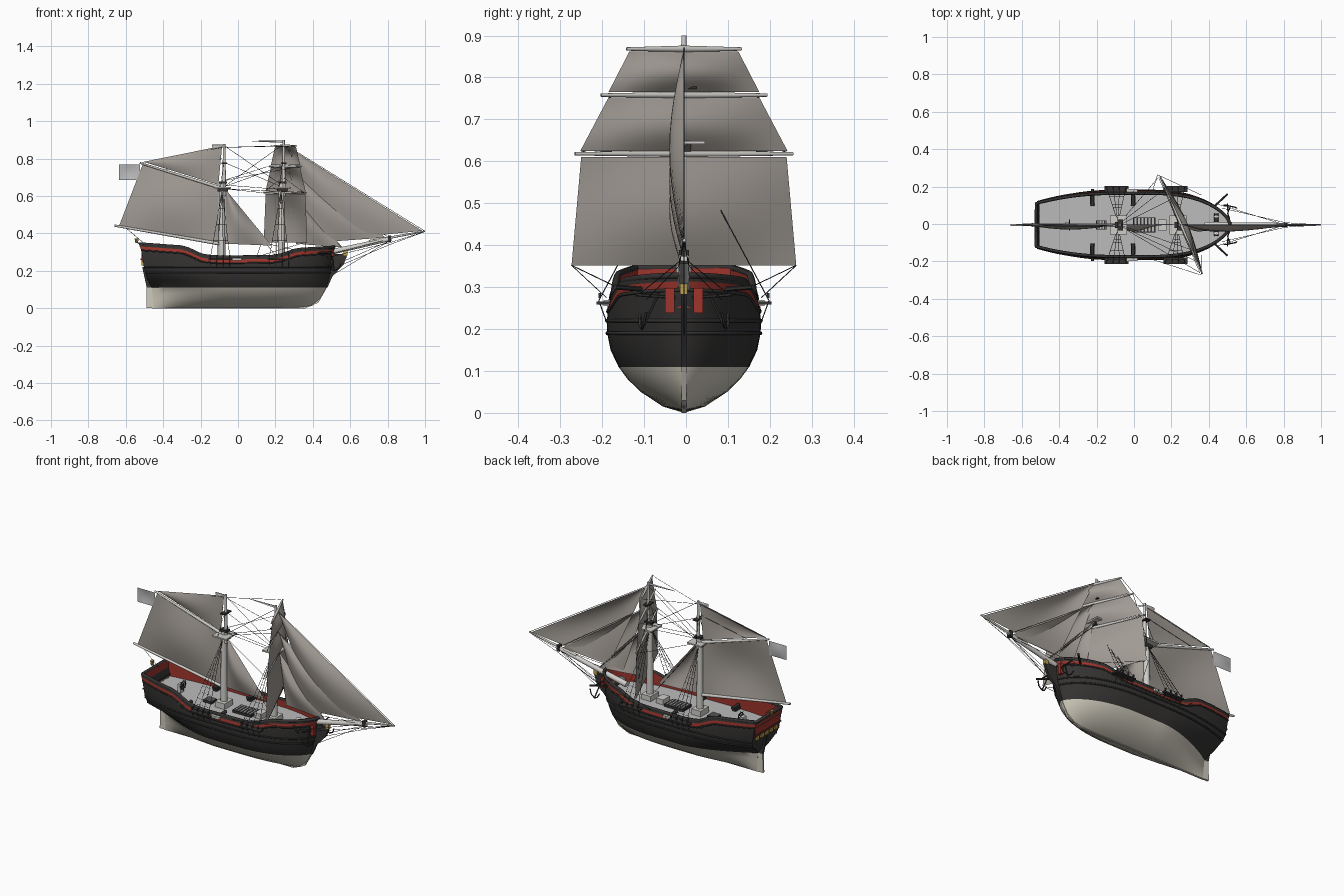
import bpy, bmesh
from math import sin, pi, radians
from mathutils import Vector

if "Cube" in bpy.data.objects:
    bpy.data.objects.remove(bpy.data.objects["Cube"])

def mat(name, *c):
    m = bpy.data.materials.new(name)
    m.diffuse_color = (*c, 1)
    m.use_nodes = True
    m.node_tree.nodes["Principled BSDF"].inputs["Base Color"].default_value = m.diffuse_color
    return m
DARK, RED = mat("dark_wood", .035, .033, .032), mat("red_paint", .35, .035, .025)
PALE, SAIL = mat("pale_bottom", .62, .59, .5), mat("sailcloth", .36, .33, .30)
SPAR, DECK = mat("pale_spar", .62, .61, .58), mat("deck_grey", .5, .5, .5)
GOLD, ROPE = mat("gold", .5, .36, .08), mat("rope", .05, .05, .05)

def mesh(name, verts, faces, *mats, idx=None):
    me = bpy.data.meshes.new(name)
    me.from_pydata([tuple(v) for v in verts], [], faces)
    for m in mats:
        me.materials.append(m)
    if idx:
        for p, i in zip(me.polygons, idx):
            p.material_index = i
    bm = bmesh.new(); bm.from_mesh(me)
    bmesh.ops.remove_doubles(bm, verts=bm.verts, dist=1e-5)
    bmesh.ops.recalc_face_normals(bm, faces=bm.faces)
    bm.to_mesh(me); bm.free()
    ob = bpy.data.objects.new(name, me)
    bpy.context.collection.objects.link(ob)
    return ob

def box(name, c, s, m):
    bpy.ops.mesh.primitive_cube_add(size=1, location=c)
    ob = bpy.context.object
    ob.name, ob.scale = name, s
    ob.data.materials.append(m)
    return ob

def spar(name, a, b, r1, r2, m=SPAR, n=12):
    a, b = Vector(a), Vector(b)
    bpy.ops.mesh.primitive_cone_add(vertices=n, radius1=r1, radius2=r2, depth=(b - a).length, location=(a + b) / 2)
    ob = bpy.context.object
    ob.name, ob.rotation_euler = name, (b - a).to_track_quat('Z', 'Y').to_euler()
    ob.data.materials.append(m)
    return ob

def lines(name, paths, r, m=ROPE, res=0):
    cu = bpy.data.curves.new(name, 'CURVE')
    cu.dimensions, cu.bevel_depth, cu.bevel_resolution, cu.use_fill_caps = '3D', r, res, True
    for p in paths:
        s = cu.splines.new('POLY')
        s.points.add(len(p) - 1)
        for q, v in zip(s.points, p):
            q.co = (*v, 1)
    cu.materials.append(m)
    bpy.context.collection.objects.link(bpy.data.objects.new(name, cu))

def prism(name, prof, t, m):
    n = len(prof)
    v = [(x, s * t / 2, z) for s in (-1, 1) for x, z in prof]
    f = [tuple(range(n)), tuple(range(n, 2 * n))] + [(i, (i + 1) % n, n + (i + 1) % n, n + i) for i in range(n)]
    return mesh(name, v, f, m)

def sail(name, bl, br, tr, tl, bulge, m=SAIL, n=12):
    bl, br, tr, tl, bulge = map(Vector, (bl, br, tr, tl, bulge))
    v = [bl.lerp(br, i / n).lerp(tl.lerp(tr, i / n), j / n) + bulge * sin(pi * i / n) * sin(pi * j / n)
         for j in range(n + 1) for i in range(n + 1)]
    k = n + 1
    return mesh(name, v, [(j*k + i, j*k + i + 1, j*k + k + i + 1, j*k + k + i) for j in range(n) for i in range(n)], m)

def interp(x, pts):
    for (a, p), (b, q) in zip(pts, pts[1:]):
        if x <= b:
            return p + (q - p) * max(0, (x - a) / (b - a))
    return pts[-1][1]
def sheer(x):
    return interp(x, [(-.53, .345), (-.29, .328), (-.19, .282), (-.1, .275), (.18, .277), (.24, .288), (.32, .315), (.52, .328)])
def deck_z(x):
    return .235 + .06 * x * x

# Hull waterlines: height (<=0 is relative to the sheer), half width, stern x, stem x, stern fraction, stern power, bow power
ROWS = [(.002, .006, -.45, .36, 1, 1.4, .8), (.015, .05, -.452, .40, .12, 1.3, .8), (.05, .103, -.455, .44, .06, 1.4, .75),
        (.08, .134, -.457, .458, .05, 1.5, .7), (.11, .156, -.46, .472, .06, 1.6, .68), (.15, .175, -.485, .485, .3, 1.9, .66),
        (.19, .183, -.495, .495, .6, 2.2, .64), (.22, .184, -.503, .502, .66, 2.2, .62), (-.034, .181, -.518, .512, .68, 2.2, .62),
        (-.014, .178, -.525, .517, .68, 2.2, .62), (0, .175, -.53, .52, .68, 2.2, .62)]
N = 44
US = [sin(pi / 2 * i / N) for i in range(N + 1)]

def hull_pt(row, u, s):
    z, w, xs, xb, es, q, k = row
    x = xs + (xb - xs) * u
    f = 1
    if u < .42:
        f = 1 - (1 - es) * (1 - u / .42) ** q
    elif u > .58:
        f = max(0, 1 - ((u - .58) / .42) ** 2.4) ** k
    return Vector((x, s * w * f, z if z > 0 else sheer(x) + z))

# Hull skin with flat transom
v, f, idx = [], [], []
for row in ROWS:
    v += [hull_pt(row, u, s) for s in (-1, 1) for u in US]
M = N + 1
for j in range(len(ROWS) - 1):
    a, b = j * 2 * M, (j + 1) * 2 * M
    c = 0 if j < 4 else 2 if j == 8 else 1
    for o in (0, M):
        for i in range(N):
            f.append((a + o + i, a + o + i + 1, b + o + i + 1, b + o + i)); idx.append(c)
    f.append((a, a + M, b + M, b)); idx.append(c)
mesh("hull", v, f, PALE, DARK, RED, idx=idx)

# Inner bulwark and deck
top = [hull_pt(ROWS[-1], u, s) for s in (-1, 1) for u in US]
inner = [Vector((p.x * .975, p.y * .93, p.z)) for p in top]
low = [Vector((p.x, p.y, deck_z(p.x))) for p in inner]
K = 2 * M
wall = [(o + i, o + i + 1, K + o + i + 1, K + o + i) for o in (0, M) for i in range(N)] + [(0, M, K + M, K)]
mesh("bulwark_inside", inner + low, wall, RED)
mesh("deck", low, [(i, i + 1, M + i + 1, M + i) for i in range(N)], DECK)

# Rail cap and wales
def belt(row):
    return [hull_pt(row, u, -1) for u in US] + [hull_pt(row, u, 1) for u in reversed(US)]
cap = [Vector((p.x * .988, p.y * .965, p.z)) for p in belt(ROWS[-1])]
lines("rail_cap", [cap + [cap[0]]], .0085, DARK, 1)
lines("wales", [belt(ROWS[6]), belt(ROWS[7]), belt(ROWS[8])], .0045, DARK, 1)

# Keel, stem, rudder
prism("keel", [(-.46, 0), (.36, 0), (.43, .03), (.475, .11), (.45, .11), (.40, .035), (.34, .015), (-.46, .015)], .012, PALE)
prism("stem_head", [(.45, .11), (.478, .11), (.505, .17), (.565, .235), (.585, .285), (.565, .29), (.50, .29), (.48, .2)], .014, DARK)
prism("rudder_lower", [(-.49, .002), (-.45, .002), (-.455, .11), (-.488, .11)], .012, PALE)
prism("rudder_upper", [(-.488, .11), (-.455, .11), (-.49, .22), (-.512, .22)], .012, DARK)
box("figurehead", (.575, 0, .298), (.022, .018, .03), GOLD)

# Stern windows and lantern
for i in range(5):
    box("stern_window", (-.509, (i - 2) * .042, .24), (.012, .024, .024), GOLD)
box("stern_moulding", (-.513, 0, .262), (.014, .235, .006), DARK)
spar("lantern_bracket", (-.52, 0, .34), (-.542, 0, .355), .003, .003, DARK, 6)
spar("lantern", (-.542, 0, .348), (-.542, 0, .374), .007, .011, GOLD, 8)

# Masts, tops and bowsprit
FX, MX = .232, -.086
for nm, x, zt in (("fore", FX, .9), ("main", MX, .878)):
    spar(nm + "_lower_mast", (x, 0, .22), (x, 0, .67), .02, .014)
    spar(nm + "_topmast", (x + .012, 0, .6), (x + .012, 0, zt), .011, .006)
    box(nm + "_mast_partner", (x, 0, .25), (.06, .075, .035), SPAR)
    box(nm + "_top", (x + .004, 0, .645), (.09, .1, .008), SPAR)
    box(nm + "_top_cheeks", (x + .004, 0, .633), (.055, .035, .018), DARK)
    box(nm + "_mast_cap", (x + .006, 0, .672), (.045, .032, .012), DARK)
    box(nm + "_crosstree", (x + .012, 0, .775), (.03, .06, .006), DARK)
spar("bowsprit", (.38, 0, .275), (.82, 0, .372), .016, .011)
spar("jib_boom", (.7, 0, .357), (1, 0, .412), .008, .004)
box("bowsprit_cap", (.81, 0, .372), (.018, .024, .034), DARK)

# Square sails on braced yards
def at(y, z, dx=0):
    return (.242 + dx - .434 * y, y, z)
for nm, zy, hy, zb, hb, zt, ht in (("course", .618, .26, .352, .268, .61, .245), ("topsail", .758, .198, .625, .247, .752, .18),
                                   ("topgallant", .868, .137, .765, .18, .862, .13)):
    for s in (-1, 1):
        spar(nm + "_yard", at(0, zy, .01), at(s * hy, zy, .01), .008, .004)
    sail("fore_" + nm, at(-hb, zb, .012), at(hb, zb, .012), at(ht, zt, .012), at(-ht, zt, .012), (.03, .013, 0))

# Fore and aft sails
spar("gaff", (MX, 0, .642), (-.525, 0, .777), .009, .005)
spar("boom", (MX - .015, 0, .345), (-.66, 0, .442), .009, .006)
sail("spanker", (-.635, 0, .443), (-.105, 0, .355), (-.105, 0, .64), (-.51, 0, .768), (0, -.025, 0))
for nm, a, b, c in (("gaff_topsail", (-.105, .66), (-.085, .868), (-.505, .783)),
                    ("main_staysail", (-.068, .345), (.18, .335), (-.066, .635)),
                    ("fore_staysail", (.31, .345), (.56, .325), (.265, .64)),
                    ("inner_jib", (.40, .35), (.79, .378), (.268, .74)),
                    ("flying_jib", (.49, .365), (.985, .414), (.262, .865))):
    p, q, r = [Vector((x, 0, z)) for x, z in (a, b, c)]
    sail(nm, p, q, r, r, (0, -.035 if "jib" in nm or "stay" in nm else -.012, 0))

# Flags
sail("ensign", (-.636, 0, .687), (-.525, 0, .687), (-.525, 0, .768), (-.636, 0, .768), (0, .006, 0), DECK, 6)
sail("main_flag", (-.138, 0, .86), (-.078, 0, .86), (-.078, 0, .876), (-.138, 0, .876), (0, .004, 0), DECK, 6)
sail("fore_pennant", (.075, 0, .892), (.243, 0, .884), (.243, 0, .898), (.075, 0, .895), (0, .006, 0), DECK, 6)

# Channels, shrouds, ratlines
shrouds, rungs = [], []
for s in (-1, 1):
    for x in (MX - .007, FX - .01):
        box("channel", (x, s * .192, .262), (.128, .034, .008), DARK)
        foot = [Vector((x - .055 + .035 * i, s * .203, .268)) for i in range(4)]
        head = Vector((x + .008, s * .012, .625))
        shrouds += [[p, head] for p in foot]
        shrouds += [[p, p - Vector((0, s * .02, .055))] for p in foot]
        rungs += [[foot[0].lerp(head, t), foot[3].lerp(head, t)] for t in [.1 + .08 * k for k in range(10)]]
        shrouds += [[(x, s * .048, .645), (x + .018, 0, .80)]]
        for p in foot:
            box("deadeye", p + Vector((0, -s * .002, .012)), (.008, .006, .012), DARK)
lines("shrouds", shrouds, .0013)
lines("ratlines", rungs, .0007)

# Stays, bobstays, lifts, braces and sheets
R = [[(FX + .012, 0, .88), (1, 0, .412)], [(FX + .012, 0, .76), (.81, 0, .375)], [(FX, 0, .65), (.56, 0, .32)],
     [(MX, 0, .645), (FX - .03, 0, .28)], [(MX + .012, 0, .87), (FX, 0, .66)], [(MX + .012, 0, .78), (FX, 0, .65)],
     [(MX + .012, 0, .65), (FX, 0, .87)], [(MX + .012, 0, .65), (FX, 0, .76)], [(MX, 0, .66), (FX, 0, .635)],
     [(.81, 0, .36), (.51, 0, .18)], [(.81, 0, .36), (.56, 0, .25)], [(1, 0, .41), (.81, 0, .34), (.55, 0, .23)],
     [(MX, 0, .80), (-.4, 0, .738)], [(-.52, 0, .775), (-.086, 0, .86)], [(-.6, 0, .43), (-.5, 0, .345)]]
for s in (-1, 1):
    R += [[(.81, 0, .37), (.45, s * .11, .28)], [(1, 0, .41), (.81, s * .012, .35), (.47, s * .09, .27)],
          [at(s * .255, .618), (MX, 0, .64)], [at(s * .19, .758), (MX, 0, .68)], [at(s * .13, .868), (MX + .01, 0, .86)],
          [at(s * .25, .62), (FX + .01, 0, .70)], [at(s * .268, .352), (.10, s * .185, .275)],
          [at(s * .268, .352), (.36, s * .16, .3)]]
lines("rigging", R, .0012)

# Deck fittings
for nm, x, l, w in (("main_hatch", .055, .12, .08), ("aft_hatch", -.175, .055, .05)):
    box(nm + "_coaming", (x, 0, .241), (l, w, .016), DARK)
    for i in range(6):
        box(nm + "_batten", (x + l * (i - 2.5) / 6.5, 0, .25), (l / 12, w * .9, .006), DECK)
box("companionway", (.15, 0, .25), (.045, .06, .03), SPAR)
spar("windlass", (.44, -.06, .268), (.44, .06, .268), .012, .012, DARK)
for s in (-1, 1):
    box("windlass_post", (.44, s * .045, .262), (.03, .012, .045), SPAR)
    box("gangway_step", (-.01, s * .184, .262), (.055, .016, .014), SPAR)
    box("hawse_panel", (.505, s * .034, .268), (.018, .022, .06), RED)
    for x in (-.222, -.005):
        box("cannon_carriage", (x, s * .135, .248), (.024, .045, .016), DARK)
        spar("cannon", (x, s * .1, .262), (x, s * .192, .262), .01, .007, DARK)
    # Cathead and anchor
    spar("cathead", (.43, s * .1, .295), (.5, s * .165, .3), .006, .006, DARK, 6)
    spar("anchor_shank", (.5, s * .06, .285), (.515, s * .1, .2), .0035, .0035, DARK, 6)
    spar("anchor_stock", (.505, s * .02, .275), (.5, s * .115, .282), .004, .004, DARK, 6)
    lines("anchor_arms", [[(.48, s * .105, .235), (.495, s * .105, .21), (.515, s * .1, .2), (.54, s * .095, .215), (.55, s * .09, .24)]], .0035, DARK)
bpy.ops.mesh.primitive_torus_add(location=(-.345, 0, .285), rotation=(0, pi / 2, 0), major_radius=.022, minor_radius=.003, major_segments=20, minor_segments=6)
wheel = bpy.context.object
wheel.name = "steering_wheel"; wheel.data.materials.append(DARK)
for i in range(4):
    d = Vector((0, .03, 0)); d.rotate(Vector((0, 0, 1)).rotation_difference(Vector((0, 0, 1))))
    d = Vector((0, .03 * sin(i * pi / 4 + pi / 2), .03 * sin(i * pi / 4)))
    c = Vector((-.345, 0, .285))
    spar("wheel_spoke", c - d, c + d, .002, .002, DARK, 6)
box("wheel_stand", (-.36, 0, .265), (.02, .03, .05), SPAR)

# Smooth shading and small sideways offset of the whole ship
bpy.ops.object.select_all(action='DESELECT')
for o in bpy.context.scene.objects:
    o.location.y -= .005
    if o.type == 'MESH':
        o.select_set(True)
        bpy.context.view_layer.objects.active = o
bpy.ops.object.shade_smooth_by_angle(angle=radians(35))
